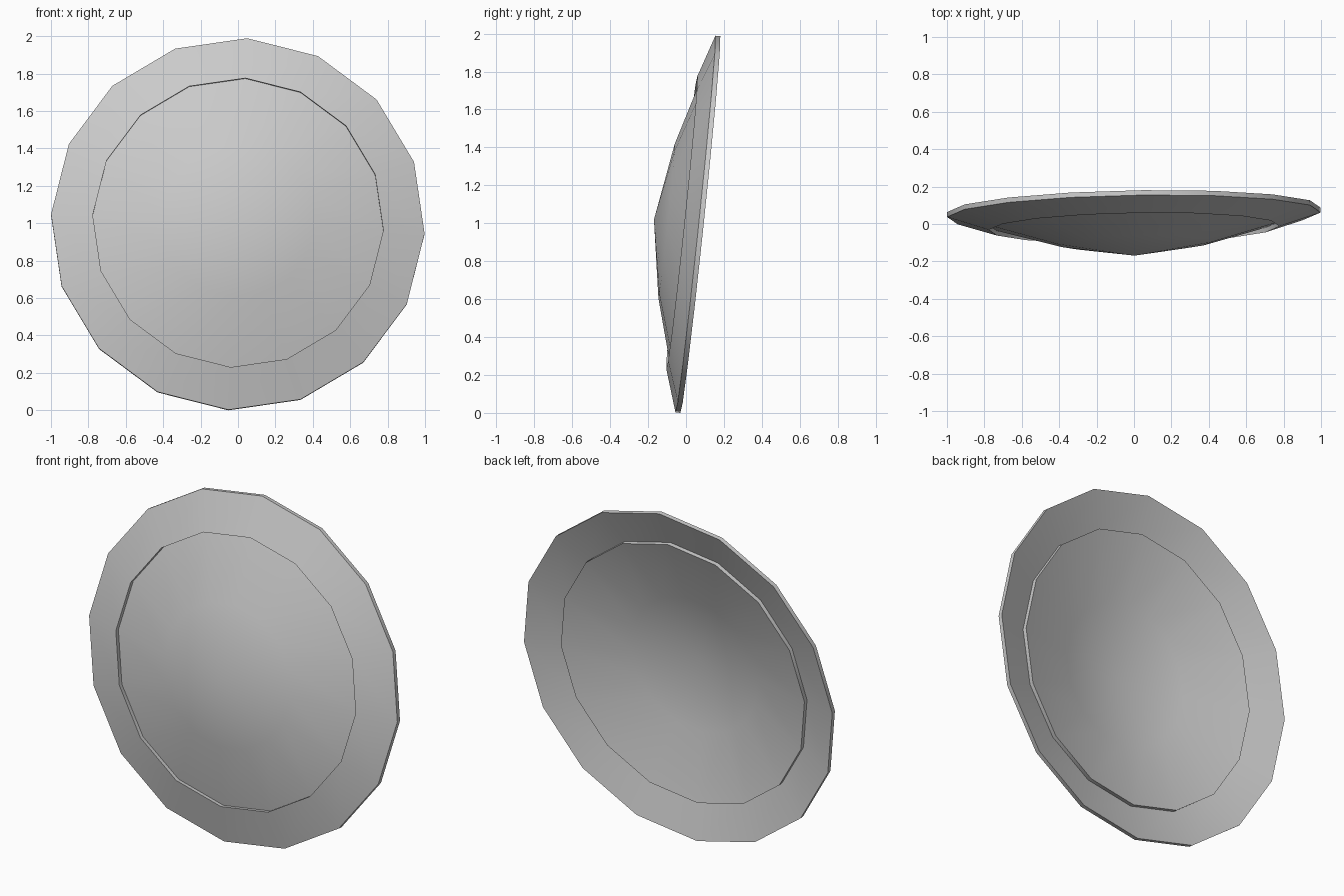
import bpy, bmesh, math
from mathutils import Matrix

if "Cube" in bpy.data.objects:
    bpy.data.objects.remove(bpy.data.objects["Cube"])

SIDES = 16
START = math.radians(3)

# Shield cross-section (radius, depth): front apex -> rim -> back apex
profile = [
    (0.0, -0.170), (0.41, -0.103), (0.778, 0.003),   # front of dome
    (0.778, -0.022),                                 # step up to the border
    (1.0, 0.050), (1.0, 0.076),                      # border and rim edge
    (0.79, 0.007), (0.79, 0.032),                    # back of border, step
    (0.41, -0.077), (0.0, -0.144),                   # hollow back of dome
]

bm = bmesh.new()
rings = []
for r, d in profile:
    if r == 0:
        rings.append([bm.verts.new((0, d, 0))] * SIDES)
    else:
        angles = [START + 2 * math.pi * k / SIDES for k in range(SIDES)]
        rings.append([bm.verts.new((r * math.sin(a), d, r * math.cos(a))) for a in angles])

# Skin neighbouring rings, fans at the two apexes
for a, b in zip(rings, rings[1:]):
    for k in range(SIDES):
        n = (k + 1) % SIDES
        bm.faces.new(list(dict.fromkeys((a[k], a[n], b[n], b[k]))))
bmesh.ops.recalc_face_normals(bm, faces=bm.faces)

# Lean the shield back with a slight turn, and stand it on the floor
bm.transform(Matrix.Rotation(math.radians(1), 4, 'Z') @ Matrix.Rotation(math.radians(-6), 4, 'X'))
low = min(v.co.z for v in bm.verts)
bm.transform(Matrix.Translation((0, 0, -low)))

mesh = bpy.data.meshes.new("round_shield")
bm.to_mesh(mesh)
bm.free()
shield = bpy.data.objects.new("round_shield", mesh)
bpy.context.collection.objects.link(shield)
bpy.context.view_layer.objects.active = shield
shield.select_set(True)
bpy.ops.object.shade_smooth_by_angle(angle=math.radians(30))
